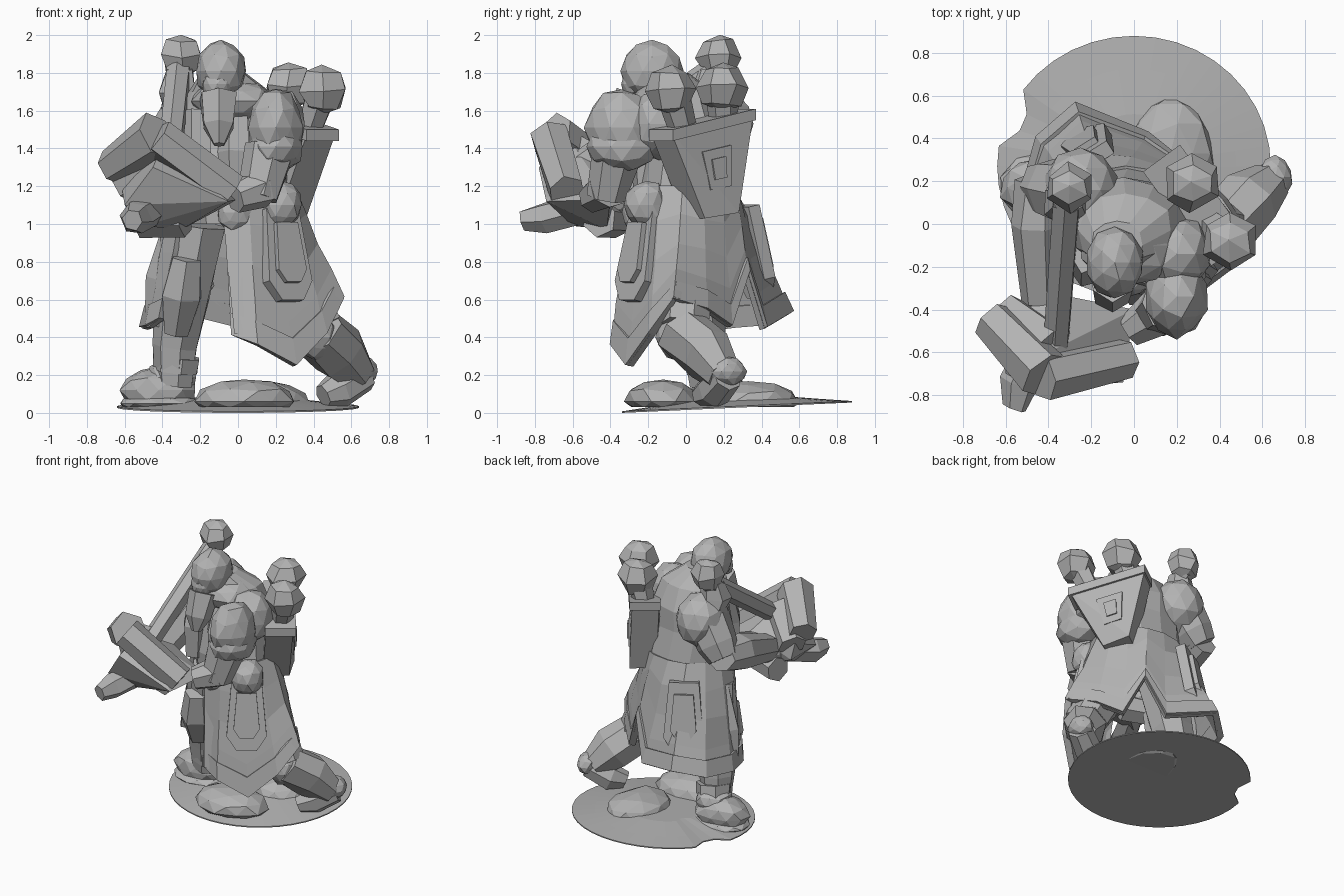
import bpy
import bmesh
import math
import random
from mathutils import Vector, Matrix

rng = random.Random(4)

default_cube = bpy.data.objects.get("Cube")
if default_cube:
    bpy.data.objects.remove(default_cube, do_unlink=True)

# One plain stone colour for the whole figure
stone = bpy.data.materials.new("stone_grey")
stone.use_nodes = True
grey = (0.45, 0.45, 0.45, 1)
stone.diffuse_color = grey
stone.node_tree.nodes["Principled BSDF"].inputs["Base Color"].default_value = grey


def finish(name, bm):
    """Turn a bmesh into a flat shaded object with the stone material."""
    bmesh.ops.recalc_face_normals(bm, faces=bm.faces)
    mesh = bpy.data.meshes.new(name)
    bm.to_mesh(mesh)
    bm.free()
    mesh.materials.append(stone)
    obj = bpy.data.objects.new(name, mesh)
    bpy.context.scene.collection.objects.link(obj)
    return obj


def blob(name, centre, radii, rough=0.06):
    """Faceted lump made from a roughened icosphere, flattened at the ground."""
    bm = bmesh.new()
    bmesh.ops.create_icosphere(bm, subdivisions=2, radius=1)
    for vert in bm.verts:
        vert.co *= 1 + rng.uniform(-rough, rough)
        vert.co = [c + r * v for c, r, v in zip(centre, radii, vert.co)]
        vert.co.z = max(vert.co.z, 0.03)
    return finish(name, bm)


def knob(name, centre, radius):
    """Coarse faceted ball."""
    bm = bmesh.new()
    bmesh.ops.create_uvsphere(bm, u_segments=6, v_segments=4, radius=radius,
                              matrix=Matrix.Translation(centre))
    for vert in bm.verts:
        vert.co += Vector([rng.uniform(-0.012, 0.012) for axis in "xyz"])
    return finish(name, bm)


def hull(name, points):
    """Convex block around a few corner points."""
    bm = bmesh.new()
    verts = [bm.verts.new(point) for point in points]
    bmesh.ops.convex_hull(bm, input=verts)
    return finish(name, bm)


def loft(name, rings, closed=True):
    """Skin a list of equally long point rings, capped when closed."""
    bm = bmesh.new()
    rows = [[bm.verts.new(point) for point in ring] for ring in rings]
    count = len(rows[0])
    for low, high in zip(rows, rows[1:]):
        for i in range(count if closed else count - 1):
            j = (i + 1) % count
            bm.faces.new((low[i], low[j], high[j], high[i]))
    if closed:
        bm.faces.new(rows[0])
        bm.faces.new(rows[-1])
    return finish(name, bm)


def limb(name, stations, sides=7, rough=0.08):
    """Tapered tube through (point, radius) stations."""
    axis = Vector(stations[-1][0]) - Vector(stations[0][0])
    turn = Vector((0, 0, 1)).rotation_difference(axis)
    rings = []
    for point, radius in stations:
        ring = []
        for i in range(sides):
            angle = math.tau * (i + 0.5) / sides
            size = radius * (1 + rng.uniform(-rough, rough))
            offset = Vector((math.cos(angle) * size, math.sin(angle) * size, 0))
            ring.append(Vector(point) + turn @ offset)
        rings.append(ring)
    return loft(name, rings)


def ellipse(centre, radii, z, angles, rough):
    ring = []
    for angle in angles:
        size = 1 + rng.uniform(-rough, rough)
        ring.append(Vector((centre[0] + math.cos(angle) * radii[0] * size,
                            centre[1] + math.sin(angle) * radii[1] * size, z)))
    return ring


# Ground: thin tilted disc with a bite out of its edge, and rocks
def ground_ring(scale, lift):
    ring = []
    for i in range(40):
        angle = math.tau * i / 40
        reach = scale * (0.88 if i in (17, 18) else 1)
        y = 0.27 + math.sin(angle) * reach * 0.61
        ring.append((math.cos(angle) * reach * 0.64, y, 0.045 * (y + 0.34) + lift))
    return ring


loft("ground_disc", [ground_ring(1, 0), ground_ring(1, 0.008),
                     ground_ring(0.75, 0.025), ground_ring(0.4, 0.05)])
blob("front_rock", (.03, -.12, .06), (.27, .2, .12))
blob("back_rock", (.17, .33, .05), (.21, .27, .12))

# Robe skirt: open at the front over the right leg, split at the back, slanting hem
hem = [Vector(p) for p in (
    (-.03, -.34, .41), (.1, -.38, .36), (.3, -.3, .25), (.46, -.18, .42), (.54, -.06, .6),
    (.42, .1, .55), (.29, .23, .46), (.17, .32, .75), (.06, .41, .45), (-.27, .55, .53),
    (-.44, .4, .47), (-.5, .18, .45), (-.47, .02, .46), (-.4, -.07, .5))]
sweep = [math.radians(-102 + 24.5 * i) for i in range(len(hem))]
waist = ellipse((-.02, 0), (.31, .26), 1.2, sweep, 0.03)


def skirt_row(blend, rough=0.0):
    return [h.lerp(w, blend) * (1 + rng.uniform(-rough, rough)) for h, w in zip(hem, waist)]


skirt = loft("robe_skirt", [skirt_row(b, 0.02) for b in (0, 0.25, 0.5, 0.75)] + [waist],
             closed=False)
trim = loft("robe_hem_trim", [skirt_row(0), skirt_row(0.15)], closed=False)
for obj, width in ((skirt, 0.03), (trim, 0.05)):
    thick = obj.modifiers.new("cloth_thickness", "SOLIDIFY")
    thick.thickness = width
    thick.offset = 0

# Torso, pouches and cloth strip
around = [math.tau * i / 12 for i in range(12)]
loft("torso", [ellipse(c, r, z, around, 0.06) for c, r, z in (
    ((-.02, .01), (.28, .25), 1), ((-.03, 0), (.31, .26), 1.2),
    ((-.05, 0), (.31, .22), 1.4), ((-.05, 0), (.29, .21), 1.55),
    ((-.04, -.03), (.22, .18), 1.7), ((-.08, -.1), (.12, .12), 1.8))])
blob("belt_pouch", (.23, -.21, 1.1), (.11, .12, .13))
blob("small_pouch", (-.02, -.27, 1.06), (.09, .07, .1))
hull("front_cloth", [(x, y + depth, z) for x, y, z in (
    (-.08, -.28, 1.05), (.06, -.28, 1.05), (.09, -.38, .4), (-.02, -.38, .42))
    for depth in (0, 0.04)])

# Hanging hip plates, each with a raised centre
for name, place, heading in (("left_hip_plate", (.24, -.24, .85), -55),
                             ("right_hip_plate", (-.22, .34, .87), 122)):
    turn = Matrix.Rotation(math.radians(heading), 3, "Z") @ Matrix.Rotation(-0.2, 3, "Y")
    for suffix, size, out in (("", 1.15, 0.04), ("_centre", 0.75, 0.07)):
        outline = [(.12, -.14), (.06, -.23), (-.06, -.23), (-.12, -.14), (-.09, .2), (.09, .2)]
        hull(name + suffix, [Vector(place) + turn @ Vector((depth, u * size, v * size))
                             for u, v in outline for depth in (-0.03, out)])

# Head in a hood, with face and beard
blob("hooded_head", (-.09, -.18, 1.81), (.135, .165, .165), 0.04)
blob("hood_collar", (-.03, -.1, 1.65), (.22, .19, .12))
blob("face", (-.11, -.28, 1.74), (.08, .06, .08))
limb("beard", [((-.1, -.36, 1.42), .03), ((-.1, -.33, 1.52), .09), ((-.1, -.26, 1.68), .11)], 6)
for x in (-.22, -.02):
    limb("chest_fold", [((x, -.21, 1.15), .07), ((x, -.21, 1.38), .09), ((x, -.15, 1.6), .08)], 5)

# Left arm: layered shoulder guard, sleeve and hand
blob("left_shoulder_guard", (.2, -.34, 1.51), (.145, .19, .21))
blob("left_shoulder_rim", (.2, -.34, 1.41), (.15, .19, .14))
blob("left_shoulder", (.2, -.14, 1.53), (.16, .18, .19))
limb("left_upper_arm", [((.11, -.42, 1.14), .11), ((.17, -.37, 1.4), .14)])
limb("left_forearm", [((-.02, -.5, 1.14), .08), ((.12, -.41, 1.19), .11)])

# Right arm
blob("right_shoulder", (-.25, .16, 1.53), (.18, .2, .2), 0.05)
limb("right_upper_arm", [((-.44, .18, 1.29), .11), ((-.38, .17, 1.38), .15), ((-.28, .15, 1.53), .16)])
limb("right_forearm", [((-.44, .21, 1.31), .11), ((-.45, 0, 1.27), .13), ((-.43, -.36, 1.16), .1)])
blob("right_hand", (-.42, -.4, 1.13), (.11, .11, .11))

# Long handled weapon: shaft, end knob and a broad angled head
limb("shaft", [((-.31, .18, 1.84), .07), ((-.37, -.62, 1.28), .065)], 6, 0)
knob("shaft_knob", (-.3, .17, 1.89), .115)
limb("shaft_collar", [((-.31, .14, 1.6), .09), ((-.32, .1, 1.7), .11), ((-.31, .12, 1.82), .08)], 6)
limb("head_left_bar", [((-.67, -.45, 1.3), .1), ((-.42, -.7, 1.47), .13)], 6)
limb("head_inner_bar", [((-.6, -.42, 1.2), .1), ((-.38, -.58, 1.37), .12)], 6)
limb("head_right_bar", [((-.43, -.72, 1.46), .11), ((-.04, -.63, 1.17), .1)], 6)
hull("head_block", [(-.62, -.42, 1.22), (-.45, -.78, 1.3), (-.05, -.74, 1.12), (0, -.4, 1.13),
                    (-.3, -.42, .97), (-.5, -.6, .99), (-.3, -.34, 1.26), (-.6, -.4, 1.1),
                    (-.4, -.6, 1.42), (-.6, -.7, 1.1)])
limb("head_spike", [((-.45, -.55, 1.08), .08), ((-.54, -.74, 1.03), .09), ((-.56, -.86, 1.02), .06)], 6)
limb("lower_grip", [((-.52, -.36, 1.02), .09), ((-.28, -.46, 1.03), .1)], 6)

# Quiver on the back left, with rim, square badge plate and knobbed shafts
near_top, far_top = Vector((.52, -.08, 1.49)), Vector((.2, .36, 1.6))
near_low, far_low = Vector((.36, .1, 1.03)), Vector((.28, .28, 1.06))
inward = Vector((-.15, -.11, 0))
hull("quiver", [p + inward * d for p in (near_top, far_top, near_low, far_low) for d in (0, 1)])
hull("quiver_rim", [p + inward * d + Vector((0, 0, z))
                    for p in (near_top, far_top) for d in (-0.1, 1.05) for z in (-.05, .01)])
for name, size, out in (("badge_plate", 0.42, 0.1), ("badge_centre", 0.22, 0.16)):
    corners = []
    for u in (0.5 - size / 2, 0.5 + size / 2):
        for v in (0.5 - size / 2, 0.5 + size / 2):
            spot = near_low.lerp(far_low, u).lerp(near_top.lerp(far_top, u), v)
            corners += [spot, spot - inward * out]
    hull(name, corners)
for foot, tip in (((.36, 0, 1.45), (.45, -.08, 1.71)), ((.2, .2, 1.5), (.27, .19, 1.73))):
    limb("quiver_shaft", [(foot, .07), (tip, .09)], 6)
    knob("quiver_knob", tip, .135)

# Right leg: standing, with greave, ankle cuff and boot
limb("right_leg", [((-.34, .12, .15), .1), ((-.33, .1, .35), .12), ((-.29, .06, .62), .15),
                   ((-.22, .02, 1), .17)])
limb("right_knee_guard", [((-.33, 0, .42), .07), ((-.3, -.06, .62), .12), ((-.27, -.1, .82), .09)], 6)
limb("right_ankle_cuff", [((-.33, .13, .22), .13), ((-.32, .12, .3), .13)])
limb("right_side_cloth", [((-.43, .08, .46), .07), ((-.39, .07, .7), .1), ((-.3, .05, 1), .09)], 5)
blob("right_boot", (-.42, .17, .12), (.21, .15, .12))
blob("right_boot_instep", (-.35, .16, .19), (.13, .13, .1))
blob("right_boot_sole", (-.42, .17, .05), (.22, .17, .05))

# Left leg: bent, stepping back onto the toes
limb("left_thigh", [((.42, -.02, .44), .14), ((.2, 0, .85), .17)])
limb("left_shin", [((.64, .2, .2), .1), ((.54, .11, .32), .15), ((.42, -.02, .43), .15)])
blob("left_knee_guard", (.42, -.04, .4), (.11, .12, .12))
limb("left_foot", [((.45, .08, .09), .06), ((.53, .15, .12), .1), ((.67, .22, .2), .09)])
blob("left_heel", (.66, .22, .22), (.08, .1, .08))
